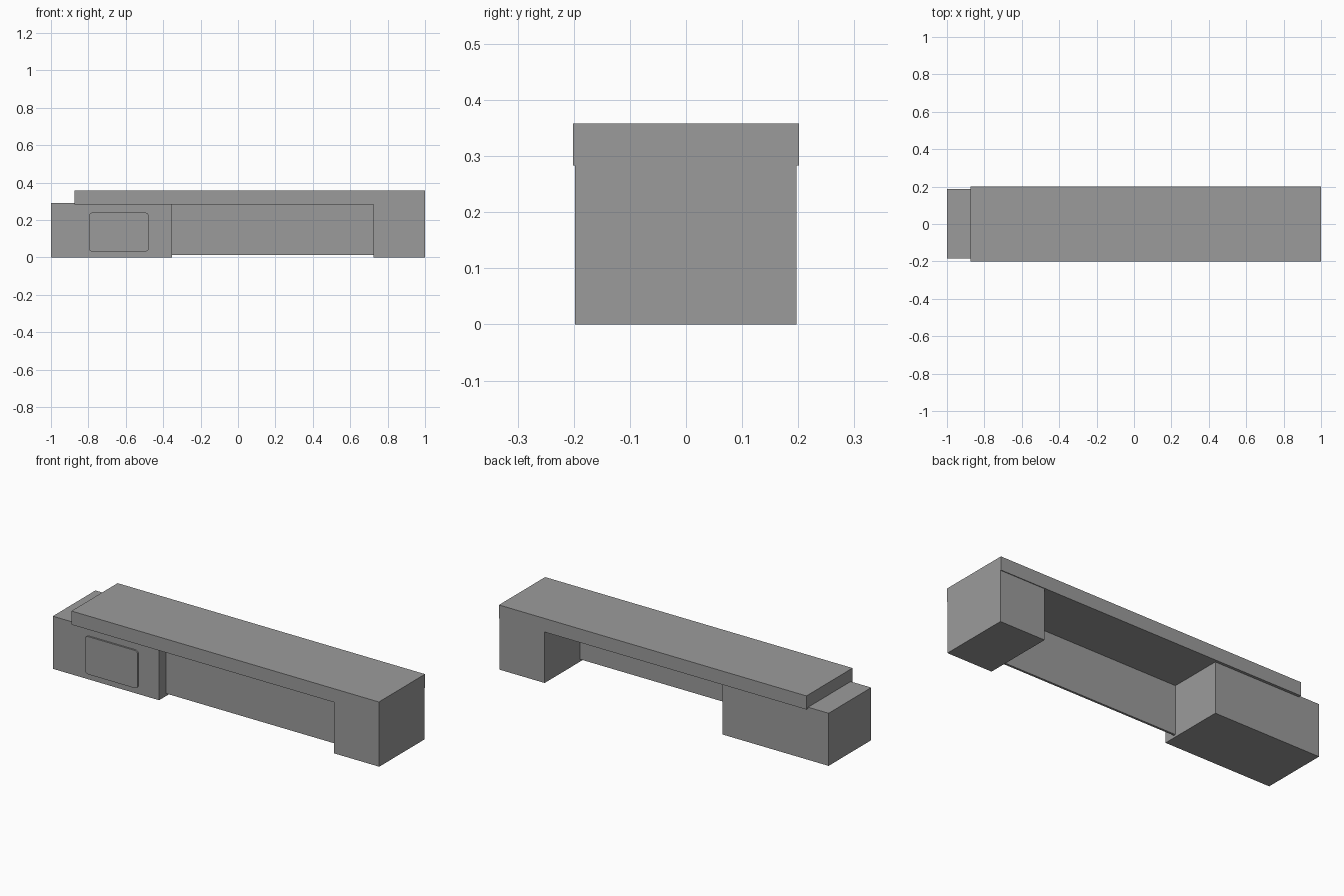
import bpy, bmesh

if "Cube" in bpy.data.objects:
    bpy.data.objects.remove(bpy.data.objects["Cube"])

# Dark grey finish shared by every part
finish = bpy.data.materials.new("dark_grey")
finish.diffuse_color = (0.33, 0.33, 0.33, 1)
finish.use_nodes = True
finish.node_tree.nodes["Principled BSDF"].inputs["Base Color"].default_value = finish.diffuse_color


def box(name, x, y, z, corner=0.0):
    """Box from (min, max) ranges; corner rounds the four edges running along y."""
    bm = bmesh.new()
    bmesh.ops.create_cube(bm, size=1)
    for v in bm.verts:
        v.co = [(r[0] + r[1]) / 2 + c * (r[1] - r[0]) for r, c in zip((x, y, z), v.co)]
    if corner:
        edges = [e for e in bm.edges
                 if abs(e.verts[0].co.y - e.verts[1].co.y) > 1e-5]
        bmesh.ops.bevel(bm, geom=edges, offset=corner, segments=4,
                        profile=0.5, affect='EDGES')
    mesh = bpy.data.meshes.new(name)
    bm.to_mesh(mesh)
    bm.free()
    mesh.materials.append(finish)
    obj = bpy.data.objects.new(name, mesh)
    bpy.context.collection.objects.link(obj)
    return obj


# Long slab on top, offset to the right
box("counter_top", (-0.875, 1.0), (-0.201, 0.201), (0.283, 0.358))

# Supports at both ends
box("left_cabinet", (-1.0, -0.352), (-0.185, 0.186), (0.0, 0.29))
box("right_leg", (0.724, 1.0), (-0.198, 0.197), (0.0, 0.283))

# Thin recessed panel between the supports
box("modesty_panel", (-0.353, 0.725), (-0.123, -0.111), (0.013, 0.284))

# Raised rounded plate on the cabinet front
box("front_plate", (-0.797, -0.477), (-0.194, -0.184), (0.032, 0.24), corner=0.018)
